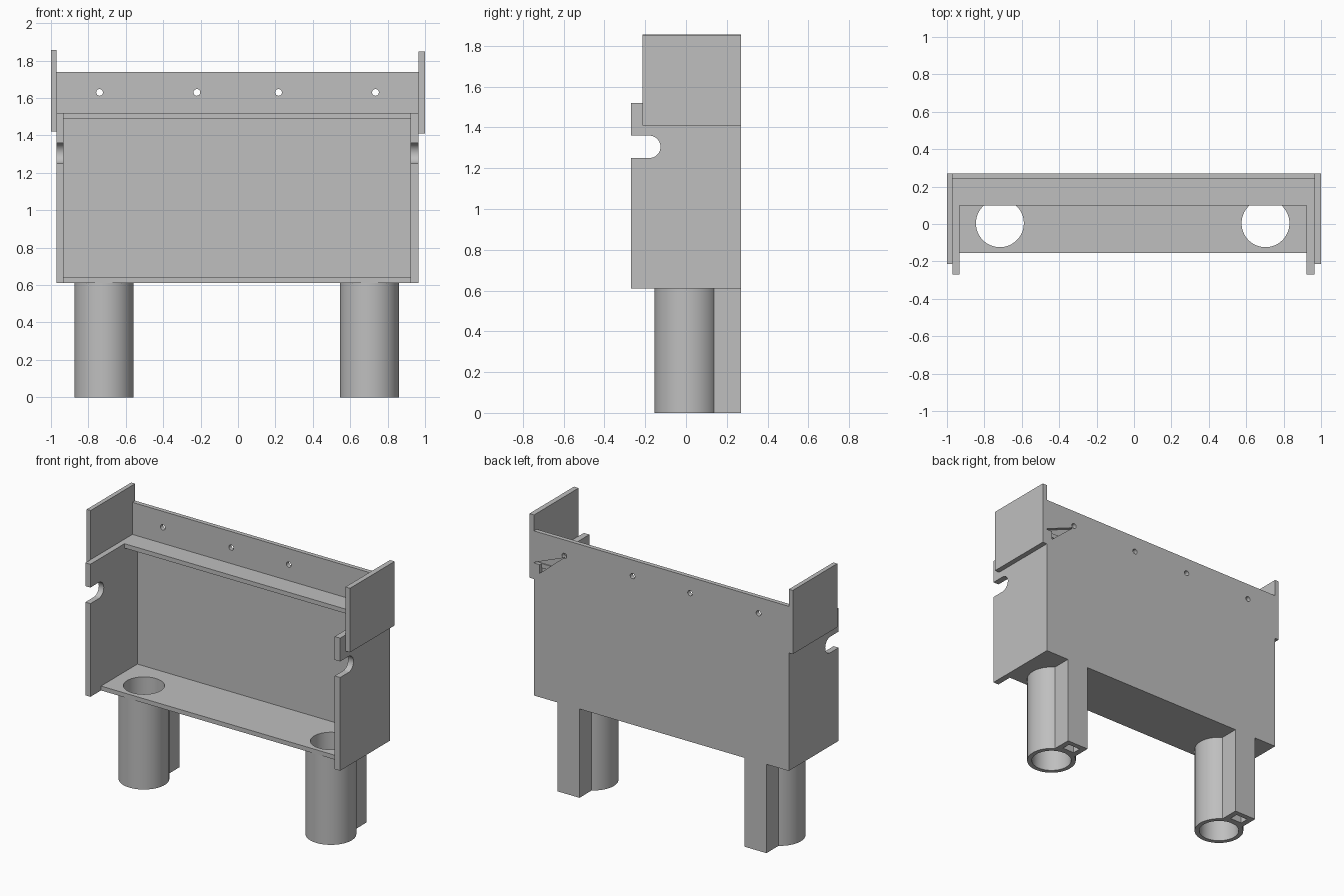
import bpy, bmesh, math

if "Cube" in bpy.data.objects:
    bpy.data.objects.remove(bpy.data.objects["Cube"])

grey = bpy.data.materials.new("plain grey")
grey.use_nodes = True
grey.diffuse_color = (0.52, 0.52, 0.52, 1)
grey.node_tree.nodes["Principled BSDF"].inputs["Base Color"].default_value = (0.52, 0.52, 0.52, 1)


def prism(name, points, direction):
    """Extrude a closed outline of 3D points along a direction."""
    bm = bmesh.new()
    face = bm.faces.new([bm.verts.new(p) for p in points])
    top = bmesh.ops.extrude_face_region(bm, geom=[face])["geom"]
    bmesh.ops.translate(bm, vec=direction, verts=[g for g in top if isinstance(g, bmesh.types.BMVert)])
    bmesh.ops.recalc_face_normals(bm, faces=bm.faces)
    mesh = bpy.data.meshes.new(name)
    bm.to_mesh(mesh)
    bm.free()
    mesh.materials.append(grey)
    obj = bpy.data.objects.new(name, mesh)
    bpy.context.collection.objects.link(obj)
    return obj


def box(name, x0, x1, y0, y1, z0, z1):
    return prism(name, [(x0, y0, z0), (x1, y0, z0), (x1, y1, z0), (x0, y1, z0)], (0, 0, z1 - z0))


def arc(radius, start, end, count):
    return [(radius * math.cos(a), radius * math.sin(a))
            for a in (start + (end - start) * i / count for i in range(count + 1))]


def column(name, x, y, radius, z0, z1):
    ring = arc(radius, 0, math.tau, 64)[:-1]
    return prism(name, [(x + u, y + v, z0) for u, v in ring], (0, 0, z1 - z0))


def cut(target, cutters):
    """Subtract the cutters, bake the result and discard them."""
    for c in cutters:
        c.hide_render = True
        mod = target.modifiers.new("cut", "BOOLEAN")
        mod.object, mod.operation, mod.solver = c, "DIFFERENCE", "EXACT"
    bpy.context.view_layer.update()
    result = target.evaluated_get(bpy.context.evaluated_depsgraph_get())
    mesh = bpy.data.meshes.new_from_object(result)
    target.modifiers.clear()
    target.data = mesh
    for c in cutters:
        bpy.data.objects.remove(c)


def smooth(obj):
    bpy.ops.object.select_all(action="DESELECT")
    obj.select_set(True)
    bpy.context.view_layer.objects.active = obj
    bpy.ops.object.shade_smooth_by_angle(angle=math.radians(30))


LEFT, RIGHT = 0.965, -0.97      # outer faces of the case
FRONT, BACK = -0.27, 0.27
BASE, RIM = 0.61, 1.52
LEGS = {"left": 0.703, "right": -0.717}
LEG_Y = 0.004

# Back panel with screw holes and a shallow corner pocket
back = box("back_panel", RIGHT, LEFT, 0.24, BACK, BASE, 1.74)
drills = [prism("drill", [(x + u, 0.2, 1.63 + v) for u, v in arc(0.018, 0, math.tau, 24)[:-1]], (0, 0.1, 0))
          for x in (-0.74, -0.22, 0.217, 0.735)]
pocket = prism("pocket", [(LEFT + 0.01, 0.243, 1.415), (LEFT + 0.01, 0.243, RIM), (0.74, 0.243, 1.615)], (0, 0.1, 0))
cut(back, drills + [pocket])
smooth(back)

# Upper shelf and floor
box("upper_shelf", RIGHT + 0.01, LEFT - 0.01, 0.1, 0.25, 1.49, RIM)
floor = box("floor", RIGHT + 0.01, LEFT - 0.01, -0.155, 0.25, BASE, 0.64)
cut(floor, [column("bore", x, LEG_Y, 0.128, 0.5, 0.8) for x in LEGS.values()])
smooth(floor)

# Side walls with a round-ended slot in the front edge
slot = [(-0.18 + u, 1.305 + v) for u, v in arc(0.055, -math.pi / 2, math.pi / 2, 20)]
outline = [(BACK, BASE), (FRONT, BASE), (FRONT, 1.25)] + slot + [(FRONT, 1.36), (FRONT, RIM), (BACK, RIM)]
for side, x, width in (("left", LEFT, -0.042), ("right", RIGHT, 0.038)):
    smooth(prism(side + "_wall", [(x, y, z) for y, z in outline], (width, 0, 0)))

# Raised ear plates outside the walls
box("left_ear", LEFT, 1.0, -0.213, BACK, 1.41, 1.85)
box("right_ear", -1.0, RIGHT, -0.213, BACK, 1.42, 1.857)

# Tubular legs, each with a hollow rail behind
for side, x in LEGS.items():
    leg = column(side + "_leg", x, LEG_Y, 0.158, 0, BASE)
    cut(leg, [column("bore", x, LEG_Y, 0.128, -0.1, 0.8)])
    smooth(leg)
    rail = box(side + "_leg_rail", x - 0.083, x + 0.083, 0.137, BACK, 0, BASE)
    cut(rail, [box("rail_slot", x - 0.045, x + 0.045, 0.175, 0.235, -0.1, 0.6)])
